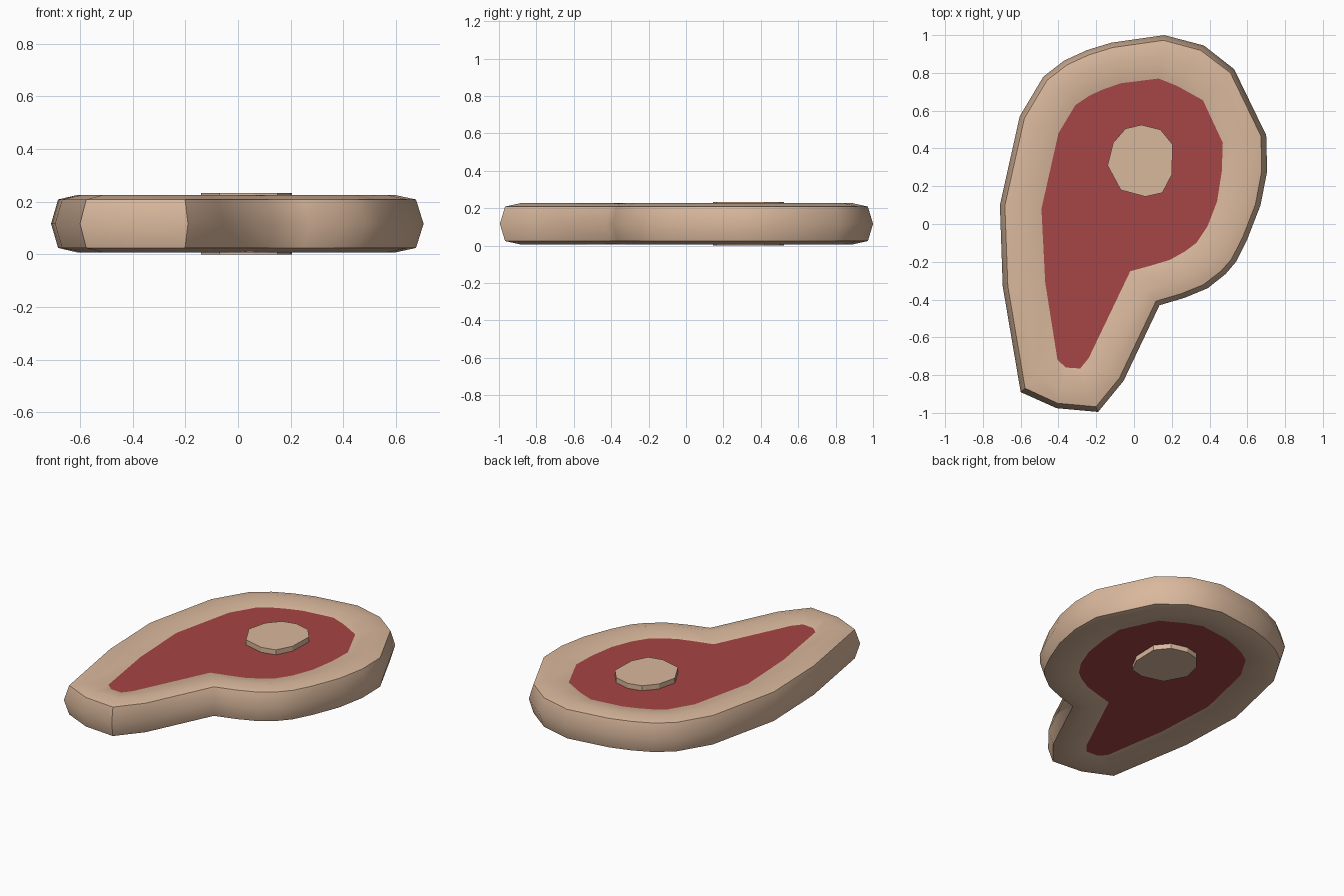
import bpy, bmesh

if "Cube" in bpy.data.objects:
    bpy.data.objects.remove(bpy.data.objects["Cube"])

# Outer silhouette and edge of the red meat (clockwise, matching points)
RIM = [(.16, 1), (.37, .945), (.53, .82), (.70, .47), (.705, .28), (.67, .10),
       (.60, -.08), (.54, -.2), (.485, -.265), (.39, -.34), (.27, -.39), (.135, -.43),
       (-.055, -.83), (-.19, -.995), (-.41, -.975), (-.60, -.89), (-.695, -.33),
       (-.71, .1), (-.605, .57), (-.48, .78), (-.37, .865), (-.25, .92), (-.12, .96)]
MEAT = [(.13, .77), (.23, .73), (.365, .655), (.47, .43), (.465, .28), (.44, .12),
        (.39, -.01), (.33, -.1), (.27, -.145), (.19, -.19), (.09, -.22), (-.02, -.25),
        (-.24, -.71), (-.285, -.765), (-.36, -.76), (-.405, -.72), (-.47, -.31),
        (-.49, .08), (-.40, .48), (-.31, .63), (-.235, .68), (-.17, .71), (-.07, .745)]
BONE = [(.04, .525), (.14, .5), (.205, .42), (.2, .26), (.15, .165), (.06, .145),
        (-.07, .18), (-.14, .31), (-.11, .43), (-.045, .505)]
MID = 0.1165          # half thickness, bone included
SHARP_CORNERS = (13, 15)


def material(name, rgb):
    m = bpy.data.materials.new(name)
    m.diffuse_color = (*rgb, 1)
    m.use_nodes = True
    m.node_tree.nodes["Principled BSDF"].inputs["Base Color"].default_value = m.diffuse_color
    return m


fat = material("fat and bone", (.70, .48, .335))
red = material("red meat", (.38, .058, .058))


def finish(bm, name, mats):
    bmesh.ops.recalc_face_normals(bm, faces=bm.faces)
    me = bpy.data.meshes.new(name)
    bm.to_mesh(me)
    bm.free()
    for m in mats:
        me.materials.append(m)
    ob = bpy.data.objects.new(name, me)
    bpy.context.collection.objects.link(ob)
    return ob


def ring(bm, pts, z):
    return [bm.verts.new((x, y, z)) for x, y in pts]


def bridge(bm, a, b):
    n = len(a)
    return [bm.faces.new((a[i], a[(i + 1) % n], b[(i + 1) % n], b[i])) for i in range(n)]


# Steak: rings run from the bottom meat edge, around the fat, to the top meat edge
bm = bmesh.new()
profile = [(1, -.085), (.47, -.110), (.12, -.092), (0, 0), (.12, .092), (.47, .110), (1, .085)]
rings = []
for t, dz in profile:
    pts = [(a[0] + (b[0] - a[0]) * t, a[1] + (b[1] - a[1]) * t) for a, b in zip(RIM, MEAT)]
    rings.append(ring(bm, pts, MID + dz))
for a, b in zip(rings, rings[1:]):
    for f in bridge(bm, a, b):
        f.smooth = True
for r in (rings[0], rings[-1]):
    f = bm.faces.new(r)
    f.material_index = 1

# Crisp ridges above and below the rounded side, and two hard tail corners
n = len(RIM)
for r in (rings[2], rings[4]):
    for i in range(n):
        bm.edges.get((r[i], r[(i + 1) % n])).smooth = False
for i in SHARP_CORNERS:
    for k in (2, 3):
        bm.edges.get((rings[k][i], rings[k + 1][i])).smooth = False
for r in (rings[0], rings[-1]):
    for i in range(n):
        bm.edges.get((r[i], r[(i + 1) % n])).smooth = False
finish(bm, "steak", [fat, red])

# Round bone through the full thickness
bm = bmesh.new()
low, high = ring(bm, BONE, 0), ring(bm, BONE, 2 * MID)
bridge(bm, low, high)
bm.faces.new(low)
bm.faces.new(high)
finish(bm, "bone", [fat])
